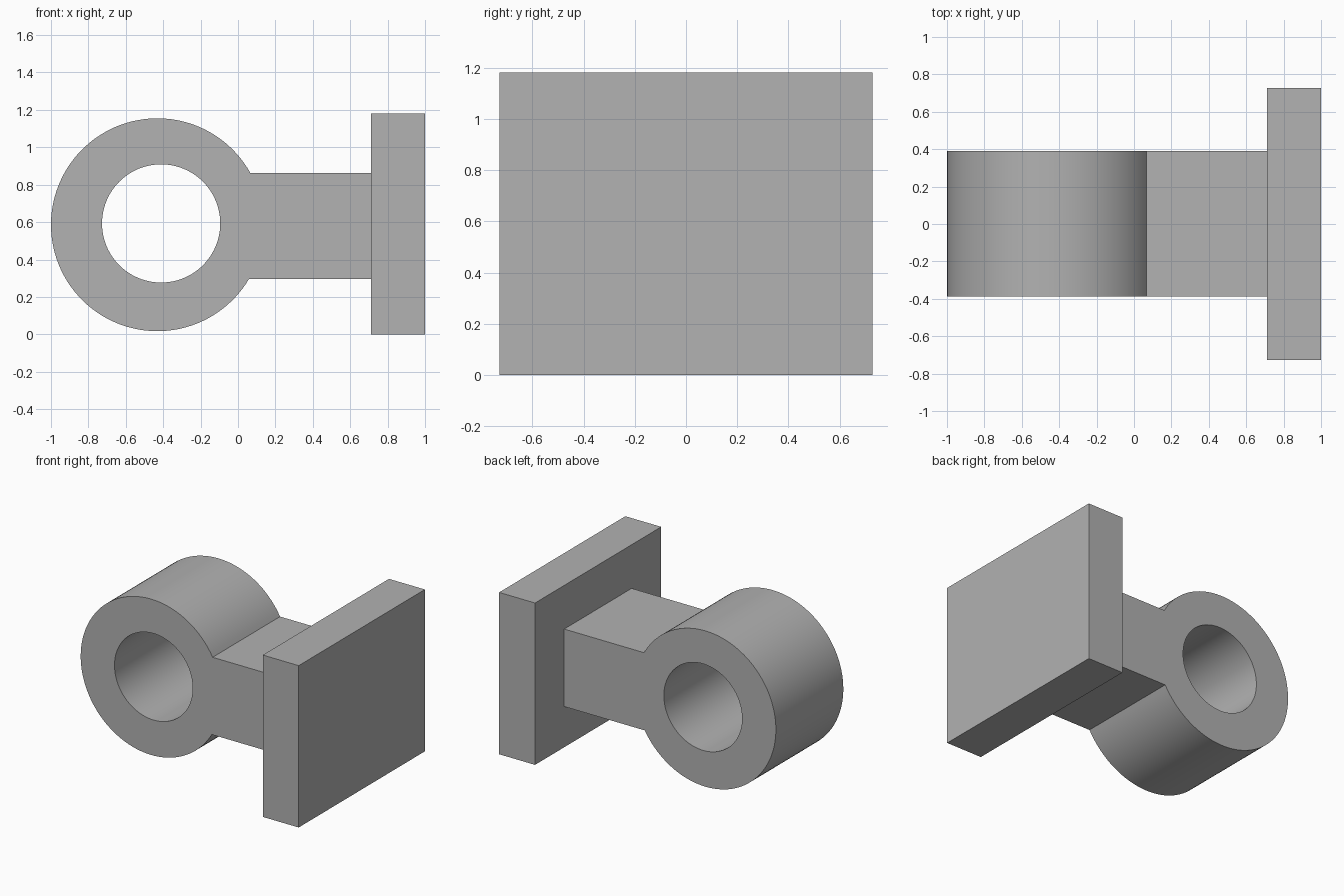
import bpy, bmesh, math
from mathutils import Vector

cube = bpy.data.objects.get("Cube")
if cube:
    bpy.data.objects.remove(cube, do_unlink=True)

# Single plain grey
GREY = (0.445, 0.445, 0.445, 1)
grey = bpy.data.materials.new("plain grey")
grey.use_nodes = True
grey.diffuse_color = GREY
grey.node_tree.nodes["Principled BSDF"].inputs["Base Color"].default_value = GREY


def arc(cx, cz, radius, start, end, steps):
    """Points in the XZ plane along an arc, both ends included."""
    angles = [start + (end - start) * i / steps for i in range(steps + 1)]
    return [(cx + radius * math.cos(a), cz + radius * math.sin(a)) for a in angles]


def extrude_profile(name, loops, y_front, y_back):
    """Fill closed XZ loops (outline, then holes) and extrude them along y."""
    bm = bmesh.new()
    edges = []
    for loop in loops:
        verts = [bm.verts.new((x, y_front, z)) for x, z in loop]
        edges += [bm.edges.new((a, b)) for a, b in zip(verts, verts[1:] + verts[:1])]
    bmesh.ops.triangle_fill(bm, edges=edges, use_beauty=True)
    result = bmesh.ops.extrude_face_region(bm, geom=bm.faces[:], use_keep_orig=True)
    moved = [g for g in result["geom"] if isinstance(g, bmesh.types.BMVert)]
    bmesh.ops.translate(bm, verts=moved, vec=Vector((0, y_back - y_front, 0)))
    bmesh.ops.recalc_face_normals(bm, faces=bm.faces[:])
    mesh = bpy.data.meshes.new(name)
    bm.to_mesh(mesh)
    bm.free()
    mesh.materials.append(grey)
    obj = bpy.data.objects.new(name, mesh)
    bpy.context.collection.objects.link(obj)
    return obj


# Eye with its neck: round outline running into a straight bar, bored through
EYE_X, EYE_Z, EYE_R = -0.431, 0.586, 0.569
NECK_TOP, NECK_BOTTOM, PLATE_X = 0.863, 0.297, 0.71
start = math.asin((NECK_TOP - EYE_Z) / EYE_R)
end = 2 * math.pi + math.asin((NECK_BOTTOM - EYE_Z) / EYE_R)
outline = arc(EYE_X, EYE_Z, EYE_R, start, end, 96)
outline += [(PLATE_X, NECK_BOTTOM), (PLATE_X, NECK_TOP)]
bore = arc(-0.411, 0.593, 0.316, 0, 2 * math.pi, 96)[:-1]
eye = extrude_profile("eye_and_neck", [outline, bore], -0.387, 0.391)

# Mounting plate
plate = [(PLATE_X, 0), (1, 0), (1, 1.182), (PLATE_X, 1.182)]
extrude_profile("mounting_plate", [plate], -0.728, 0.728)

# Smooth the round walls, keep the rims and corners sharp
bpy.ops.object.select_all(action="DESELECT")
eye.select_set(True)
bpy.context.view_layer.objects.active = eye
bpy.ops.object.shade_smooth_by_angle(angle=math.radians(25))
